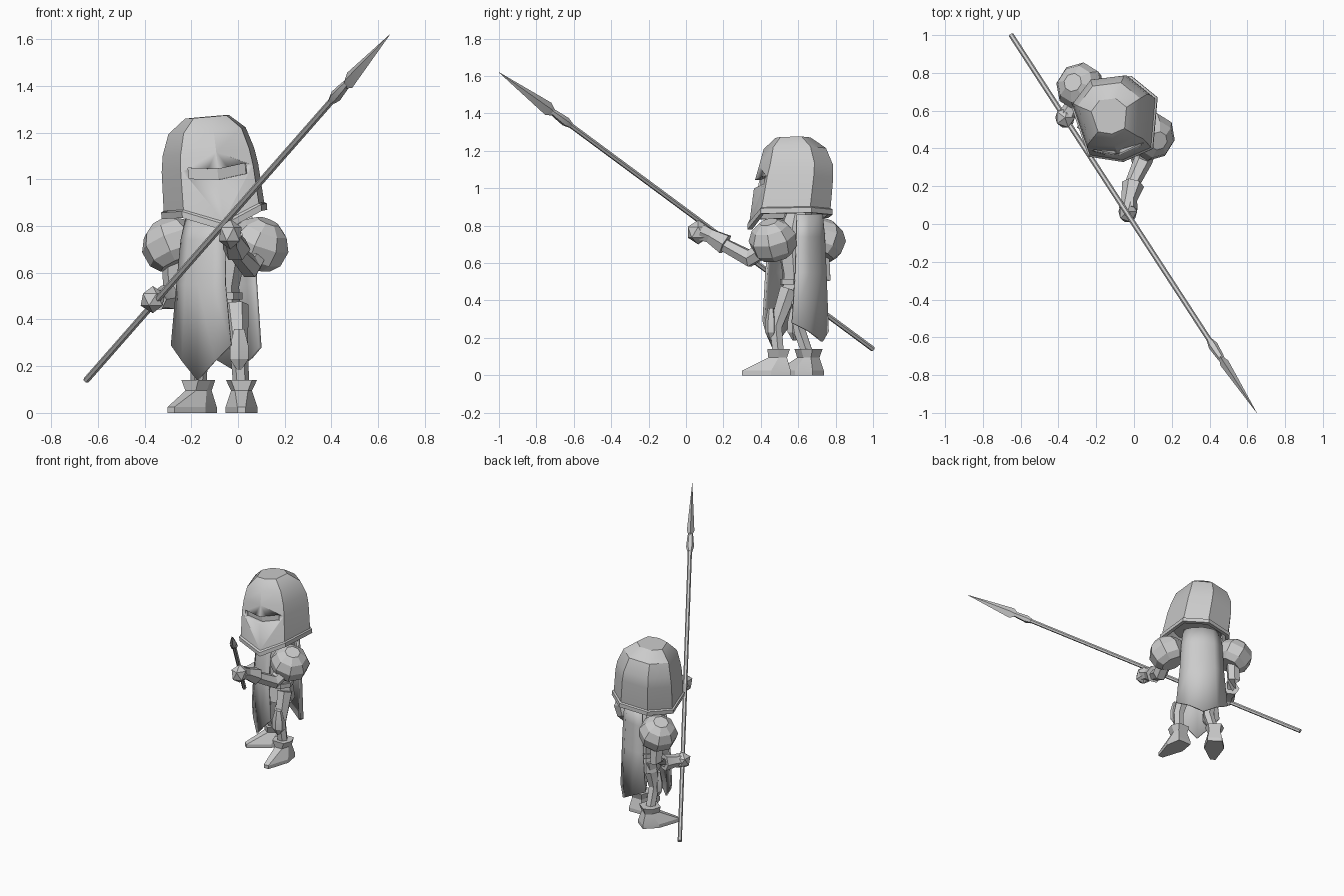
import bpy, bmesh
from math import cos, sin, pi, radians
from mathutils import Vector, Matrix

cube = bpy.data.objects.get("Cube")
if cube:
    bpy.data.objects.remove(cube, do_unlink=True)

grey = bpy.data.materials.new("plain_grey")
grey.use_nodes = True
grey.diffuse_color = (0.6, 0.6, 0.6, 1)
grey.node_tree.nodes["Principled BSDF"].inputs["Base Color"].default_value = (0.6, 0.6, 0.6, 1)


def place(loc, yaw=0, roll=0):
    return (Matrix.Translation(loc) @ Matrix.Rotation(radians(yaw), 4, 'Z')
            @ Matrix.Rotation(radians(roll), 4, 'Y'))


BODY = place((-0.09, 0.60, 0), -32)


def finish(name, bm, angle=30):
    bmesh.ops.recalc_face_normals(bm, faces=bm.faces)
    me = bpy.data.meshes.new(name)
    bm.to_mesh(me)
    bm.free()
    ob = bpy.data.objects.new(name, me)
    bpy.context.collection.objects.link(ob)
    me.materials.append(grey)
    bpy.ops.object.select_all(action='DESELECT')
    ob.select_set(True)
    bpy.context.view_layer.objects.active = ob
    bpy.ops.object.shade_smooth_by_angle(angle=radians(angle))
    return ob


def loft(name, rings, matrix=Matrix(), closed=True, angle=30):
    """Skin a list of rings; closed rings get end caps, open ones make a sheet."""
    bm = bmesh.new()
    rows = [[bm.verts.new(matrix @ Vector(p)) for p in ring] for ring in rings]
    n = len(rows[0])
    for a, b in zip(rows, rows[1:]):
        for i in range(n if closed else n - 1):
            j = (i + 1) % n
            bm.faces.new((a[i], a[j], b[j], b[i]))
    if closed:
        bm.faces.new(rows[0])
        bm.faces.new(rows[-1])
    return finish(name, bm, angle)


def oval(z, rx, ry, n=8):
    turn = pi / n
    return [(rx * cos(turn + 2 * pi * i / n), ry * sin(turn + 2 * pi * i / n), z) for i in range(n)]


def limb(name, pts, n=6, flat=1.0):
    """Faceted tube along (x, y, z, radius) points."""
    path = [Vector(p[:3]) for p in pts]
    rings = []
    for k, p in enumerate(path):
        d = (path[min(k + 1, len(path) - 1)] - path[max(k - 1, 0)]).normalized()
        side = d.cross((0, 0, 1) if abs(d.z) < 0.9 else (0, 1, 0)).normalized()
        up = side.cross(d)
        r = pts[k][3]
        rings.append([p + side * (r * flat * cos(2 * pi * i / n)) + up * (r * sin(2 * pi * i / n))
                      for i in range(n)])
    return loft(name, rings, angle=20)


def ball(name, loc, scale):
    bm = bmesh.new()
    bmesh.ops.create_icosphere(bm, subdivisions=1, radius=1)
    bmesh.ops.transform(bm, matrix=Matrix.Translation(loc) @ Matrix.Diagonal((*scale, 1)), verts=bm.verts)
    return finish(name, bm, 10)


# Great helm: seven-sided plan with a front ridge and a pointed chin
HELM = place((-0.09, 0.555, 0.85), 7, -5)
half = [(0.165, -0.172), (0.22, 0.085), (0.10, 0.21)]
plan = [(0, -0.22)] + half + [(-x, y) for x, y in reversed(half)]


def helm_ring(z, s, shift, drop):
    return [(x * s, y * s + shift, z - (drop if i == 0 else 0)) for i, (x, y) in enumerate(plan)]


helmet = loft("helmet", [helm_ring(*r) for r in (
    (0.10, 0.8, 0, 0), (0, 0.92, 0, 0.07), (0, 1.04, 0, 0.07), (0.028, 1.04, 0, 0.07),
    (0.034, 0.99, 0, 0.065), (0.2, 0.95, 0.025, 0), (0.27, 0.9, 0.035, 0),
    (0.36, 0.76, 0.03, 0), (0.42, 0.43, 0.02, 0))], HELM)

# Eye slit, cut as a bent recess
sections = []
for x, z, back in ((-0.125, 0.165, -0.12), (0, 0.15, -0.155), (0.125, 0.165, -0.12)):
    sections.append([(x, -0.4, z), (x, back, z), (x, back, z + 0.045), (x, -0.4, z + 0.045)])
cutter = loft("slit_cutter", sections, HELM)
cutter.hide_render = True
cut = helmet.modifiers.new("eye_slit", 'BOOLEAN')
cut.operation = 'DIFFERENCE'
cut.solver = 'EXACT'
cut.object = cutter
bpy.context.view_layer.objects.active = helmet
bpy.ops.object.modifier_apply(modifier="eye_slit")
bpy.data.objects.remove(cutter, do_unlink=True)

# Torso, belt and hips
loft("torso", [oval(*r) for r in ((0.40, 0.10, 0.085), (0.48, 0.105, 0.085), (0.54, 0.10, 0.08),
                                  (0.70, 0.14, 0.105), (0.80, 0.12, 0.09), (0.88, 0.07, 0.065))], BODY)
loft("belt", [oval(*r) for r in ((0.485, 0.115, 0.095), (0.515, 0.115, 0.095))], BODY)
loft("hip_skirt", [oval(*r) for r in ((0.38, 0.125, 0.10), (0.48, 0.105, 0.087))], BODY)


# Cloth panels, front and back, each ending in a point
def panel(name, rows):
    sheet = []
    for z, width, edge, mid, drop in rows:
        sheet.append([(t * width, edge + (mid - edge) * (1 - t * t), z - drop * (1 - abs(t)))
                      for t in (-1, -0.55, 0, 0.55, 1)])
    ob = loft(name, sheet, BODY, closed=False, angle=40)
    thick = ob.modifiers.new("thickness", 'SOLIDIFY')
    thick.thickness = 0.012
    thick.offset = 0


panel("front_tabard", ((0.84, 0.10, -0.085, -0.10, 0), (0.74, 0.11, -0.11, -0.135, 0),
                       (0.55, 0.122, -0.125, -0.15, 0), (0.29, 0.15, -0.125, -0.155, 0.15)))
panel("back_cape", ((0.86, 0.125, 0.07, 0.12, 0), (0.74, 0.14, 0.075, 0.13, 0),
                    (0.55, 0.15, 0.075, 0.14, 0), (0.28, 0.175, 0.07, 0.15, 0.10)))

# Shoulder pads, tipped outward
for name, loc, tilt in (("left_shoulder_pad", (0.09, 0.465, 0.72), 25),
                        ("right_shoulder_pad", (-0.285, 0.725, 0.72), -25)):
    loft(name, [oval(z, r, r) for z, r in ((-0.09, 0.085), (-0.05, 0.12), (0.02, 0.13),
                                           (0.075, 0.10), (0.11, 0.05))],
         place(loc, -32, tilt), angle=15)

# Arms, flared gauntlet cuffs and fists
limb("left_arm", [(0.09, 0.46, 0.70, 0.05), (0.05, 0.34, 0.625, 0.05),
                  (-0.015, 0.20, 0.70, 0.038), (-0.03, 0.10, 0.76, 0.035)])
limb("left_cuff", [(-0.005, 0.21, 0.70, 0.06), (-0.025, 0.13, 0.745, 0.042), (-0.03, 0.08, 0.765, 0.05)])
ball("left_fist", (-0.033, 0.065, 0.765), (0.055, 0.065, 0.065))
limb("right_arm", [(-0.28, 0.72, 0.70, 0.05), (-0.275, 0.735, 0.52, 0.045),
                   (-0.31, 0.66, 0.49, 0.04), (-0.35, 0.58, 0.485, 0.035)])
limb("right_cuff", [(-0.30, 0.68, 0.495, 0.058), (-0.335, 0.61, 0.488, 0.042), (-0.35, 0.58, 0.485, 0.048)])
ball("right_fist", (-0.365, 0.563, 0.485), (0.058, 0.06, 0.058))

# Legs with knee guards and pointed boots
base = [(0.05, 0.065), (0.068, -0.04), (0.018, -0.195)]
ankle = [(0.038, 0.045), (0.045, 0), (0.028, -0.055)]
top = [(0.045, 0.06), (0.066, 0), (0.045, -0.06)]


def boot_ring(side, z):
    return [(x, y, z) for x, y in side] + [(-x, y, z) for x, y in reversed(side)]


for side, hip, knee, foot, yaw in (
        ("left", (-0.01, 0.55, 0.46), (0.005, 0.48, 0.26), (0.015, 0.495, 0), 0),
        ("right", (-0.15, 0.635, 0.46), (-0.165, 0.60, 0.26), (-0.17, 0.655, 0), -37)):
    hem = (foot[0], foot[1], 0.10)
    limb(side + "_leg", [(*hip, 0.055), (*knee, 0.038), (*hem, 0.034)])
    frame = place(foot, yaw)
    loft(side + "_boot", [boot_ring(base, 0), boot_ring(base, 0.025), boot_ring(ankle, 0.095),
                          boot_ring(top, 0.14)], frame, angle=15)
    guard = place((knee[0], knee[1], knee[2]), yaw)
    loft(side + "_knee_guard", [oval(z, r, r * 0.7, 6) for z, r in
                                ((-0.075, 0.012), (-0.03, 0.045), (0.03, 0.045), (0.10, 0.025))],
         guard @ Matrix.Translation((0, -0.025, 0)), angle=15)

# Spear: shaft, socket and flattened head along one line
butt, tip = Vector((-0.65, 1.0, 0.14)), Vector((0.65, -1.0, 1.62))


def along(t, r):
    return (*butt.lerp(tip, t), r)


limb("spear_shaft", [along(0, 0.014), along(0.83, 0.014)])
limb("spear_socket", [along(0.808, 0.016), along(0.822, 0.026), along(0.85, 0.02), along(0.862, 0.014)])
limb("spear_head", [along(0.85, 0.012), along(0.868, 0.038), along(1, 0.001)], 4, 0.65)
